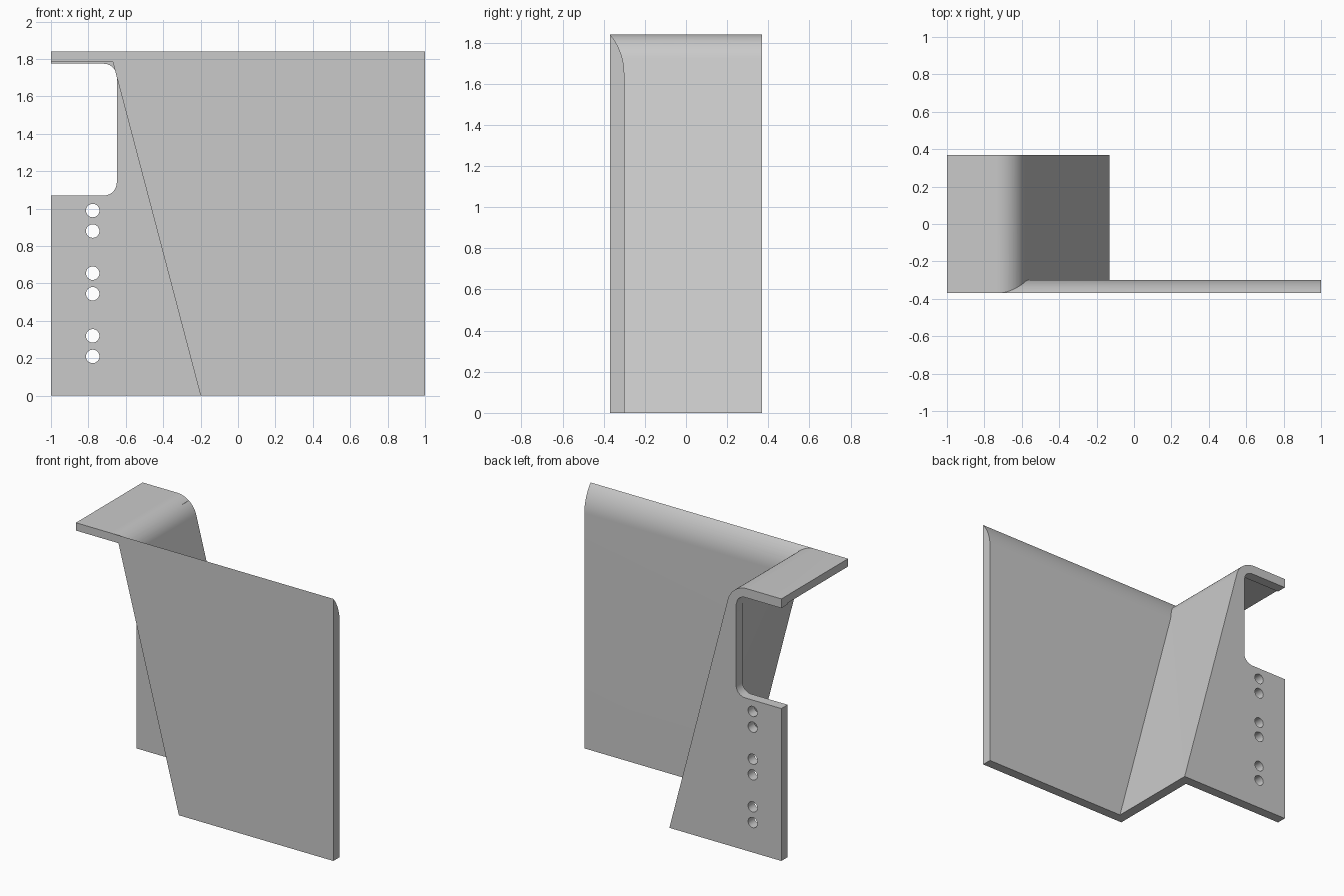
import bpy, bmesh, math
from mathutils import Vector

cube = bpy.data.objects.get("Cube")
if cube:
    bpy.data.objects.remove(cube, do_unlink=True)

HEIGHT, FRONT, BACK, SHEET = 1.84, -0.37, 0.37, 0.07
SLOPE = -0.263          # sideways lean of the web per unit of height
INNER, OUTER = -0.20, -0.13
MIDDLE = (INNER + OUTER) / 2

steel = bpy.data.materials.new("plain grey")
steel.use_nodes = True
grey = (0.59, 0.59, 0.59, 1)
steel.diffuse_color = grey
steel.node_tree.nodes["Principled BSDF"].inputs["Base Color"].default_value = grey


def lean(base, z):
    return base + SLOPE * z


def fillet(prev, corner, nxt, reach, steps=10):
    """Points of an arc that rounds a corner, touching at the given reach."""
    p, c, n = Vector(prev), Vector(corner), Vector(nxt)
    a, b = (p - c).normalized(), (n - c).normalized()
    half = a.angle(b) / 2
    radius = reach * math.tan(half)
    centre = c + (a + b).normalized() * (reach / math.cos(half))
    start, end = c + a * reach - centre, c + b * reach - centre
    sweep = math.pi - 2 * half
    pts = []
    for i in range(steps + 1):
        t = i / steps
        v = (start * math.sin((1 - t) * sweep) + end * math.sin(t * sweep)) / math.sin(sweep)
        pts.append(tuple(centre + v.normalized() * radius))
    return pts


def prism(name, near, far):
    """Closed solid between two matching outlines."""
    bm = bmesh.new()
    a = [bm.verts.new(p) for p in near]
    b = [bm.verts.new(p) for p in far]
    bm.faces.new(a)
    bm.faces.new(b[::-1])
    for i in range(len(a)):
        j = (i + 1) % len(a)
        bm.faces.new((a[j], a[i], b[i], b[j]))
    bmesh.ops.recalc_face_normals(bm, faces=bm.faces[:])
    mesh = bpy.data.meshes.new(name)
    bm.to_mesh(mesh)
    bm.free()
    mesh.materials.append(steel)
    ob = bpy.data.objects.new(name, mesh)
    bpy.context.collection.objects.link(ob)
    return ob


def extrude_y(name, outline, y0, y1):
    return prism(name, [(x, y0, z) for x, z in outline], [(x, y1, z) for x, z in outline])


def combine(target, other, operation):
    mod = target.modifiers.new(operation.title(), 'BOOLEAN')
    mod.operation, mod.object, mod.solver = operation, other, 'EXACT'
    bpy.context.view_layer.objects.active = target
    bpy.ops.object.modifier_apply(modifier=mod.name)
    bpy.data.objects.remove(other, do_unlink=True)


# Leaning web, bent over into the top flange
under = 1.785
bend = fillet((OUTER, 0), (lean(OUTER, HEIGHT), HEIGHT), (-1, HEIGHT), 0.12, 16)
web = [(INNER, 0), (OUTER, 0)] + bend
web += [(-1, HEIGHT), (-1, under), (lean(INNER, under), under)]
bracket = extrude_y("bent_bracket", web, FRONT, BACK)

# Front plate, its back rounded off to a thin top edge
start = 1.65
angle = 2 * math.atan(SHEET / (HEIGHT - start))
radius = (HEIGHT - start) / math.sin(angle)
section = [(FRONT, 0), (FRONT + SHEET, 0)]
for i in range(12):
    a = angle * i / 12
    section.append((FRONT + SHEET - radius * (1 - math.cos(a)), start + radius * math.sin(a)))
section.append((FRONT, HEIGHT))
front_plate = prism("front_plate", [(-0.9, y, z) for y, z in section],
                    [(1, y, z) for y, z in section])
trim_top = 1.80
trim = [(-1.2, -0.2), (lean(MIDDLE, -0.2), -0.2),
        (lean(MIDDLE, trim_top), trim_top), (-1.2, trim_top)]
combine(front_plate, extrude_y("trim_cutter", trim, -0.6, 0), 'DIFFERENCE')

# Rear plate, its top buried in the flange
top = 1.81
rear = [(-1, 0), (MIDDLE, 0), (lean(MIDDLE, top), top), (-1, top)]
rear_plate = extrude_y("rear_plate", rear, BACK - SHEET, BACK)

# Rounded notch in the side of the rear plate
low, high, side = 1.07, 1.775, -0.648
notch = [(-1.2, low), (-1.2, high)]
notch += fillet((-1.2, high), (side, high), (side, low), 0.07)
notch += fillet((side, high), (side, low), (-1.2, low), 0.07)
combine(rear_plate, extrude_y("notch_cutter", notch, 0.2, 0.5), 'DIFFERENCE')

# Bolt holes in pairs
for z in (0.21, 0.32, 0.545, 0.655, 0.88, 0.99):
    ring = [(-0.777 + 0.036 * math.cos(k * math.tau / 32),
             z + 0.036 * math.sin(k * math.tau / 32)) for k in range(32)]
    combine(rear_plate, extrude_y("hole_cutter", ring, 0.2, 0.5), 'DIFFERENCE')

# Join everything into one solid
combine(bracket, front_plate, 'UNION')
combine(bracket, rear_plate, 'UNION')

bpy.ops.object.select_all(action='DESELECT')
bracket.select_set(True)
bpy.context.view_layer.objects.active = bracket
bpy.ops.object.shade_smooth_by_angle(angle=math.radians(25))
